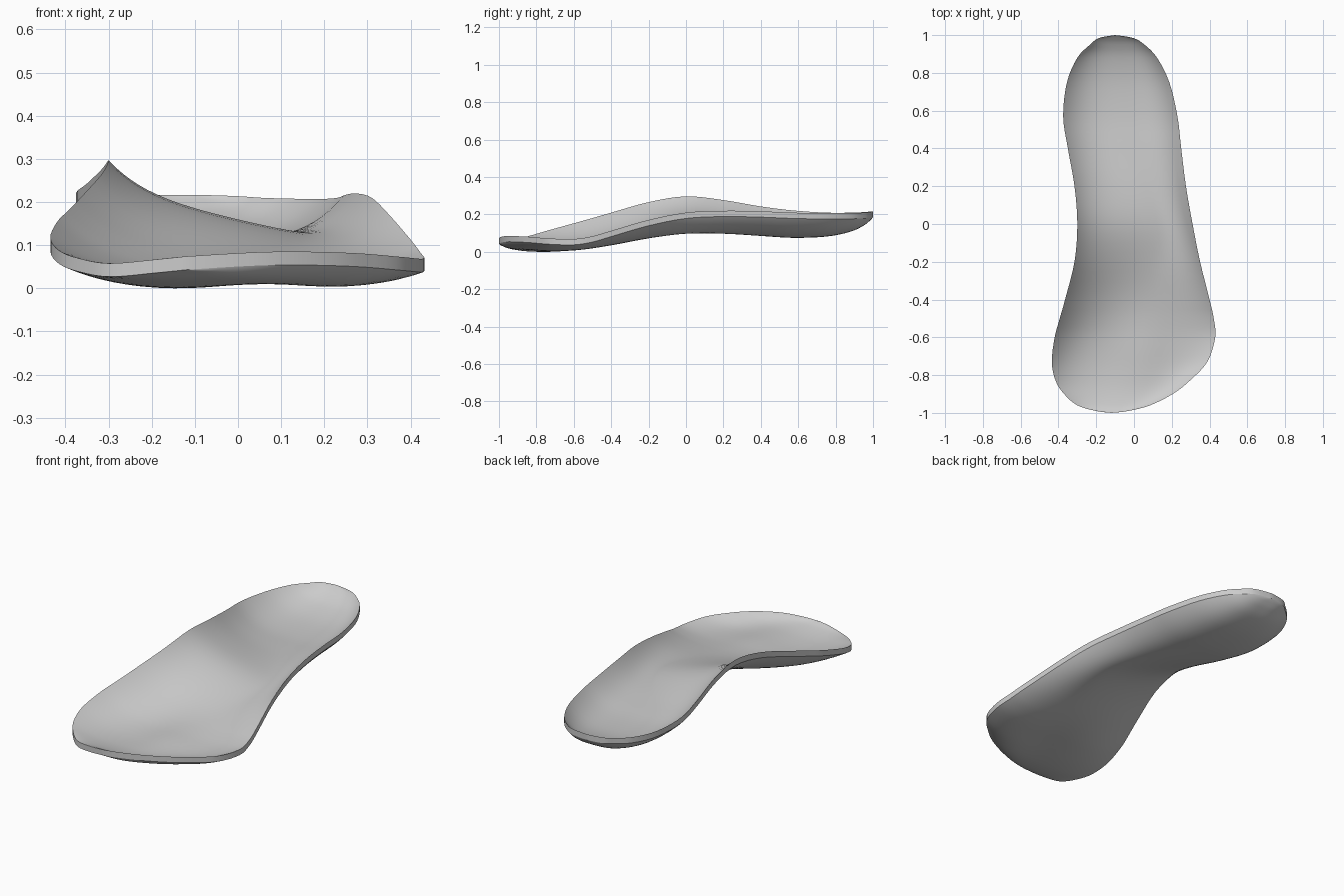
import bpy, bmesh, math

if "Cube" in bpy.data.objects:
    bpy.data.objects.remove(bpy.data.objects["Cube"])

# Cross stations, heel to toe: y, x_left, x_right, rim z left, floor z, rim z right
STATIONS = [
    (1.00, -.10, -.10, .218, .218, .218),
    (.985, -.185, -.005, .217, .203, .215),
    (.95, -.232, .055, .214, .177, .211),
    (.88, -.300, .122, .211, .146, .209),
    (.75, -.355, .187, .211, .120, .208),
    (.57, -.375, .230, .223, .113, .211),
    (.40, -.350, .250, .244, .122, .218),
    (.20, -.315, .275, .278, .131, .221),
    (.00, -.300, .310, .298, .129, .211),
    (-.20, -.315, .350, .267, .106, .172),
    (-.40, -.365, .400, .211, .070, .114),
    (-.50, -.393, .422, .182, .053, .085),
    (-.60, -.420, .430, .154, .041, .070),
    (-.73, -.435, .388, .118, .035, .073),
    (-.83, -.415, .295, .089, .038, .081),
    (-.90, -.370, .205, .071, .046, .084),
    (-.96, -.300, .085, .059, .059, .084),
    (-.99, -.200, -.03, .067, .071, .080),
    (-1.0, -.120, -.12, .075, .075, .075),
]
SUB, COLS = 4, 32


def spline(a, b, c, d, t):
    return [.5 * (2 * q + (r - p) * t + (2 * p - 5 * q + 4 * r - s) * t * t
                  + (3 * q - p - 3 * r + s) * t ** 3) for p, q, r, s in zip(a, b, c, d)]


def smooth_rows():
    n = len(STATIONS)
    rows = []
    for i in range(n - 1):
        a = STATIONS[max(i - 1, 0)]
        d = STATIONS[min(i + 2, n - 1)]
        rows += [spline(a, STATIONS[i], STATIONS[i + 1], d, k / SUB) for k in range(SUB)]
    return rows + [list(STATIONS[-1])]


bm = bmesh.new()
top, bottom = [], []
for y, xl, xr, zl, zm, zr in smooth_rows():
    arch = math.exp(-(y / .33) ** 2)
    ball = math.exp(-((y + .68) / .2) ** 2)
    low = .1 + .4 * arch            # lowest line moves outward under the arch
    width = min(1, (xr - xl) / .45)
    t_row, b_row = [], []
    for j in range(COLS + 1):
        u = -math.cos(math.pi * j / COLS)
        x = (xl + xr) / 2 + u * (xr - xl) / 2
        if u < low:                 # inner side: long ramp at the arch, cupped elsewhere
            t = (low - u) / (1 + low)
            ramp = .64 * t ** 1.15 + .36 * t ** 6
            z = zm + (zl - zm) * (arch * ramp + (1 - arch) * t ** (3.3 + .7 * ball))
        else:
            t = (u - low) / (1 - low)
            z = zm + (zr - zm) * t ** (3.2 - .8 * arch + 1.5 * ball)
        z += .016 * ball * math.exp(-((x - .05) / .13) ** 2)
        # thin rim, slightly thicker middle
        thick = .031 + .006 * (1 - u * u) * width * (1 - arch)
        t_row.append(bm.verts.new((x, y, z)))
        b_row.append(bm.verts.new((x, y, z - thick)))
    top.append(t_row)
    bottom.append(b_row)

# Footbed, underside and rim wall
for i in range(len(top) - 1):
    for j in range(COLS):
        bm.faces.new((top[i][j], top[i + 1][j], top[i + 1][j + 1], top[i][j + 1]))
        bm.faces.new((bottom[i][j], bottom[i][j + 1], bottom[i + 1][j + 1], bottom[i + 1][j]))
    for j in (0, COLS):
        bm.faces.new((top[i][j], bottom[i][j], bottom[i + 1][j], top[i + 1][j]))
        # crisp rim edges
        for row in (top, bottom):
            bm.edges.get((row[i][j], row[i + 1][j])).smooth = False
bmesh.ops.remove_doubles(bm, verts=bm.verts, dist=1e-5)
bmesh.ops.recalc_face_normals(bm, faces=bm.faces)

# Stand on the ground
lowest = min(v.co.z for v in bm.verts)
bmesh.ops.translate(bm, verts=bm.verts, vec=(0, 0, -lowest))

mesh = bpy.data.meshes.new("insole")
bm.to_mesh(mesh)
bm.free()
insole = bpy.data.objects.new("insole", mesh)
bpy.context.collection.objects.link(insole)
bpy.context.view_layer.objects.active = insole
insole.select_set(True)
bpy.ops.object.shade_smooth_by_angle(angle=math.radians(40))
